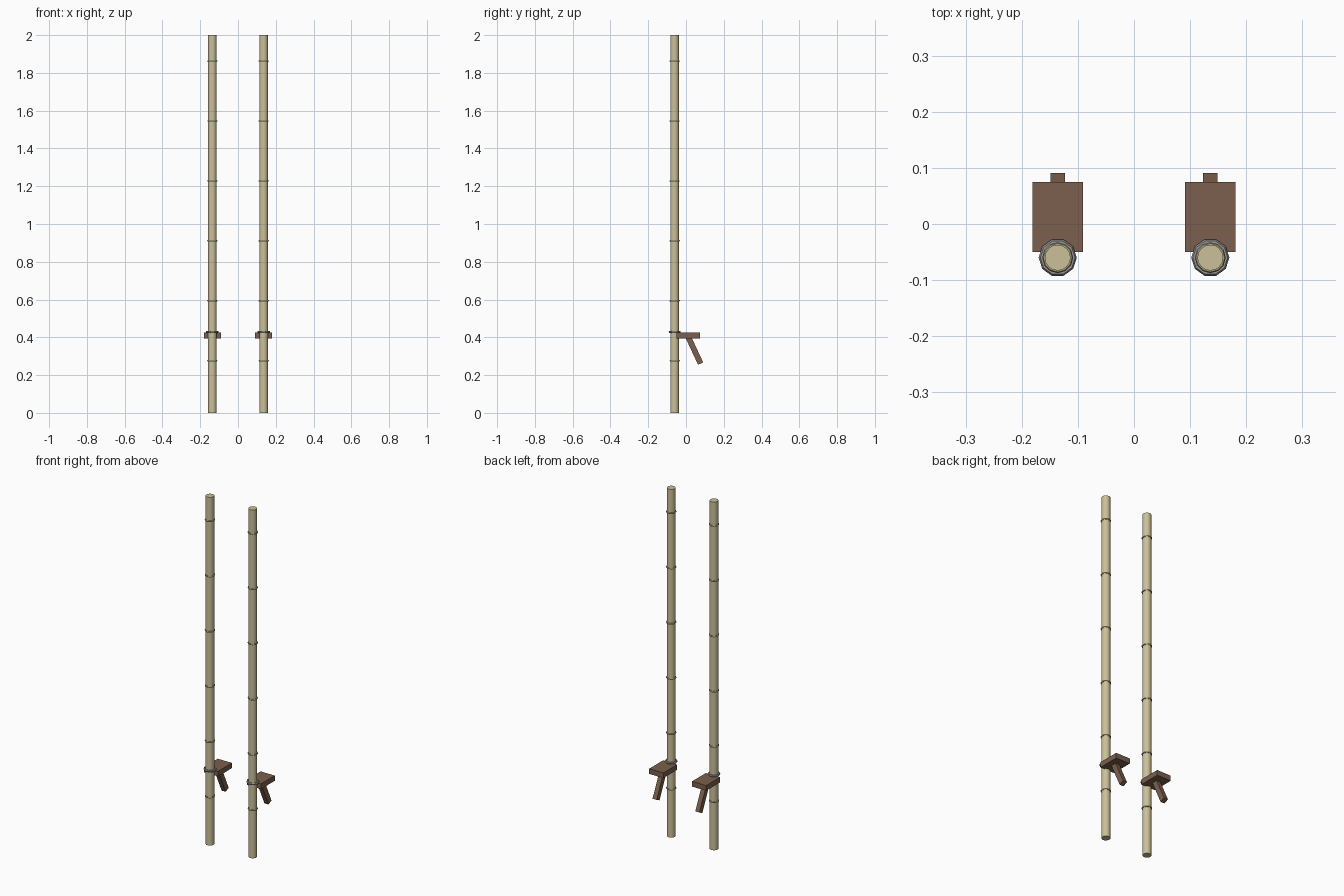
import bpy
from math import radians, sin, cos

if "Cube" in bpy.data.objects:
    bpy.data.objects.remove(bpy.data.objects["Cube"])

POLE_X, POLE_Y = 0.136, -0.06


def material(name, rgb):
    m = bpy.data.materials.new(name)
    m.diffuse_color = (*rgb, 1)
    m.use_nodes = True
    m.node_tree.nodes["Principled BSDF"].inputs["Base Color"].default_value = m.diffuse_color
    return m


bamboo = material("bamboo", (0.60, 0.53, 0.32))
node_mat = material("bamboo_node", (0.42, 0.37, 0.22))
wood = material("wood", (0.20, 0.115, 0.075))
binding = material("binding", (0.30, 0.30, 0.30))


def finish(name, mat):
    ob = bpy.context.object
    ob.name = name
    ob.data.materials.append(mat)
    return ob


def box(name, loc, size, mat, tilt=0):
    bpy.ops.mesh.primitive_cube_add(size=1, location=loc)
    ob = finish(name, mat)
    ob.scale = size
    ob.rotation_euler.x = tilt


def ring(name, loc, major, minor, sides, tube, mat):
    bpy.ops.mesh.primitive_torus_add(location=loc, major_radius=major, minor_radius=minor,
                                     major_segments=sides, minor_segments=tube)
    return finish(name, mat)


for side, x in (("left", -POLE_X), ("right", POLE_X)):
    # Bamboo pole
    bpy.ops.mesh.primitive_cylinder_add(vertices=16, radius=0.023, depth=2, location=(x, POLE_Y, 1))
    finish(f"{side}_pole", bamboo)
    bpy.ops.object.shade_smooth_by_angle(angle=radians(35))

    # Raised bamboo joints, evenly spaced
    for i in range(6):
        ring(f"{side}_joint_{i + 1}", (x, POLE_Y, 0.276 + i * 0.3173), 0.0235, 0.004, 12, 6, node_mat)

    # Binding ring that holds the step
    ring(f"{side}_binding", (x, POLE_Y, 0.429), 0.028, 0.006, 10, 6, binding)

    # Foot step and its slanted brace
    box(f"{side}_step", (x, 0.0125, 0.41), (0.09, 0.125, 0.03), wood)
    tilt, length = radians(25), 0.16
    box(f"{side}_brace", (x, 0.0775 - sin(tilt) * length / 2, 0.261 + cos(tilt) * length / 2),
        (0.026, 0.03, length), wood, tilt)
